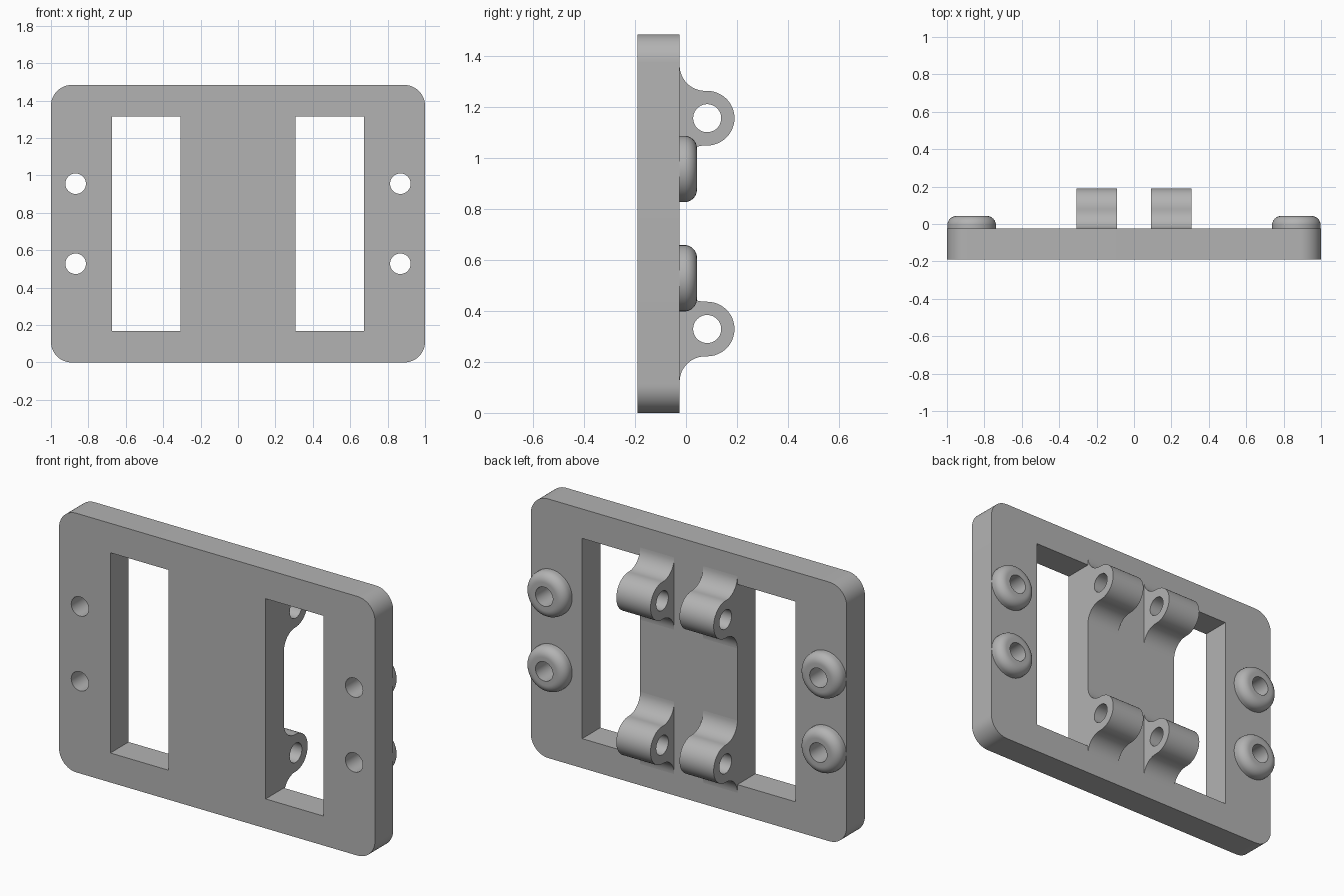
import bpy
import bmesh
from math import cos, sin, pi, radians
from mathutils import Matrix, Vector

cube = bpy.data.objects.get("Cube")
if cube:
    bpy.data.objects.remove(cube, do_unlink=True)

grey = bpy.data.materials.new("plain grey")
grey.use_nodes = True
COLOUR = (0.45, 0.45, 0.45, 1)
grey.diffuse_color = COLOUR
grey.node_tree.nodes["Principled BSDF"].inputs["Base Color"].default_value = COLOUR

WIDTH, HEIGHT = 2.0, 1.483
FRONT, BACK = -0.19, -0.025
MID_Z = HEIGHT / 2
BOLT_X, BOLT_Z, BOLT_R = 0.868, 0.214, 0.055
LUG_Y, LUG_Z = 0.083, 0.413


def arc(cx, cy, r, start, end, steps):
    """Points on a circular arc, angles in degrees."""
    angles = [radians(start + (end - start) * i / steps) for i in range(steps + 1)]
    return [(cx + r * cos(a), cy + r * sin(a)) for a in angles]


def circle(cx, cy, r):
    return arc(cx, cy, r, 0, 360, 40)[:-1]


def rectangle(x0, x1, y0, y1):
    return [(x0, y0), (x1, y0), (x1, y1), (x0, y1)]


def finish(name, mesh):
    obj = bpy.data.objects.new(name, mesh)
    bpy.context.scene.collection.objects.link(obj)
    mesh.materials.clear()
    mesh.materials.append(grey)
    bpy.ops.object.select_all(action="DESELECT")
    obj.select_set(True)
    bpy.context.view_layer.objects.active = obj
    bpy.ops.object.shade_smooth_by_angle(angle=radians(35))
    return obj


def extruded(name, loops, thickness, matrix):
    """Solid from an outline and its holes, centred on its own plane."""
    curve = bpy.data.curves.new(name + "_outline", "CURVE")
    curve.dimensions = "2D"
    curve.fill_mode = "BOTH"
    curve.extrude = thickness / 2
    for loop in loops:
        spline = curve.splines.new("POLY")
        spline.points.add(len(loop) - 1)
        for point, (x, y) in zip(spline.points, loop):
            point.co = (x, y, 0, 1)
        spline.use_cyclic_u = True
    helper = bpy.data.objects.new(name + "_helper", curve)
    bpy.context.scene.collection.objects.link(helper)
    bpy.context.view_layer.update()
    evaluated = helper.evaluated_get(bpy.context.evaluated_depsgraph_get())
    mesh = bpy.data.meshes.new_from_object(evaluated)
    bpy.data.objects.remove(helper, do_unlink=True)
    bm = bmesh.new()
    bm.from_mesh(mesh)
    bmesh.ops.remove_doubles(bm, verts=bm.verts, dist=0.0002)
    bmesh.ops.recalc_face_normals(bm, faces=bm.faces)
    bm.transform(matrix)
    bm.to_mesh(mesh)
    bm.free()
    mesh.name = name
    return finish(name, mesh)


# Plate with rounded corners, two windows and four bolt holes
radius = 0.11
corner_x, corner_z = WIDTH / 2 - radius, MID_Z - radius
outline = []
for turn, (sx, sz) in enumerate([(1, 1), (-1, 1), (-1, -1), (1, -1)]):
    outline += arc(sx * corner_x, sz * corner_z, radius, turn * 90, turn * 90 + 90, 12)
loops = [outline]
for side in (-1, 1):
    inner, outer = sorted((side * 0.308, side * 0.675))
    loops.append(rectangle(inner, outer, -0.573, 0.573))
    for end in (-1, 1):
        loops.append(circle(side * BOLT_X, end * BOLT_Z, BOLT_R))
extruded("plate", loops, BACK - FRONT,
         Matrix.Translation((0, (FRONT + BACK) / 2, MID_Z)) @ Matrix.Rotation(pi / 2, 4, "X"))

# Hinge lugs: round eye blended into the plate by a fillet above and below
EYE_R, FILLET = 0.107, 0.1
wall = BACK - LUG_Y
fillet_y, fillet_z = wall + FILLET, EYE_R + FILLET
lug_outline = (arc(fillet_y, -fillet_z, FILLET, 180, 90, 12)
               + arc(0, 0, EYE_R, -90, 90, 24)
               + arc(fillet_y, fillet_z, FILLET, 270, 180, 12))
# Profile plane (x, y) becomes world (y, z); thickness runs along x
to_side = Matrix(((0, 0, 1, 0), (1, 0, 0, 0), (0, 1, 0, 0), (0, 0, 0, 1)))

# Domed collars around the bolt holes on the back
COLLAR_R, COLLAR_H, ROUND = 0.13, 0.068, 0.05
collar_profile = ([(COLLAR_R, 0)]
                  + arc(COLLAR_R - ROUND, COLLAR_H - ROUND, ROUND, 0, 90, 10)
                  + [(BOLT_R, COLLAR_H), (BOLT_R, 0)])


def collar(name, x, z):
    bm = bmesh.new()
    verts = [bm.verts.new((x + r, BACK + h, z)) for r, h in collar_profile]
    edges = [bm.edges.new(pair) for pair in zip(verts, verts[1:])]
    bmesh.ops.spin(bm, geom=verts + edges, cent=Vector((x, 0, z)), axis=(0, 1, 0),
                   angle=2 * pi, steps=40, use_merge=False)
    bmesh.ops.remove_doubles(bm, verts=bm.verts, dist=0.0002)
    bmesh.ops.recalc_face_normals(bm, faces=bm.faces)
    # The open ring must face outwards: check one face on its flat top
    top = max(bm.faces, key=lambda f: f.calc_center_median().y)
    if top.normal.y < 0:
        bmesh.ops.reverse_faces(bm, faces=bm.faces)
    mesh = bpy.data.meshes.new(name)
    bm.to_mesh(mesh)
    bm.free()
    finish(name, mesh)


for side, side_name in ((1, "left"), (-1, "right")):
    for end, end_name in ((1, "upper"), (-1, "lower")):
        place = Matrix.Translation((side * 0.2, LUG_Y, MID_Z + end * LUG_Z))
        extruded(f"{end_name}_{side_name}_hinge_lug",
                 [lug_outline, circle(0, 0, BOLT_R)], 0.216, place @ to_side)
        collar(f"{end_name}_{side_name}_bolt_collar", side * BOLT_X, MID_Z + end * BOLT_Z)
